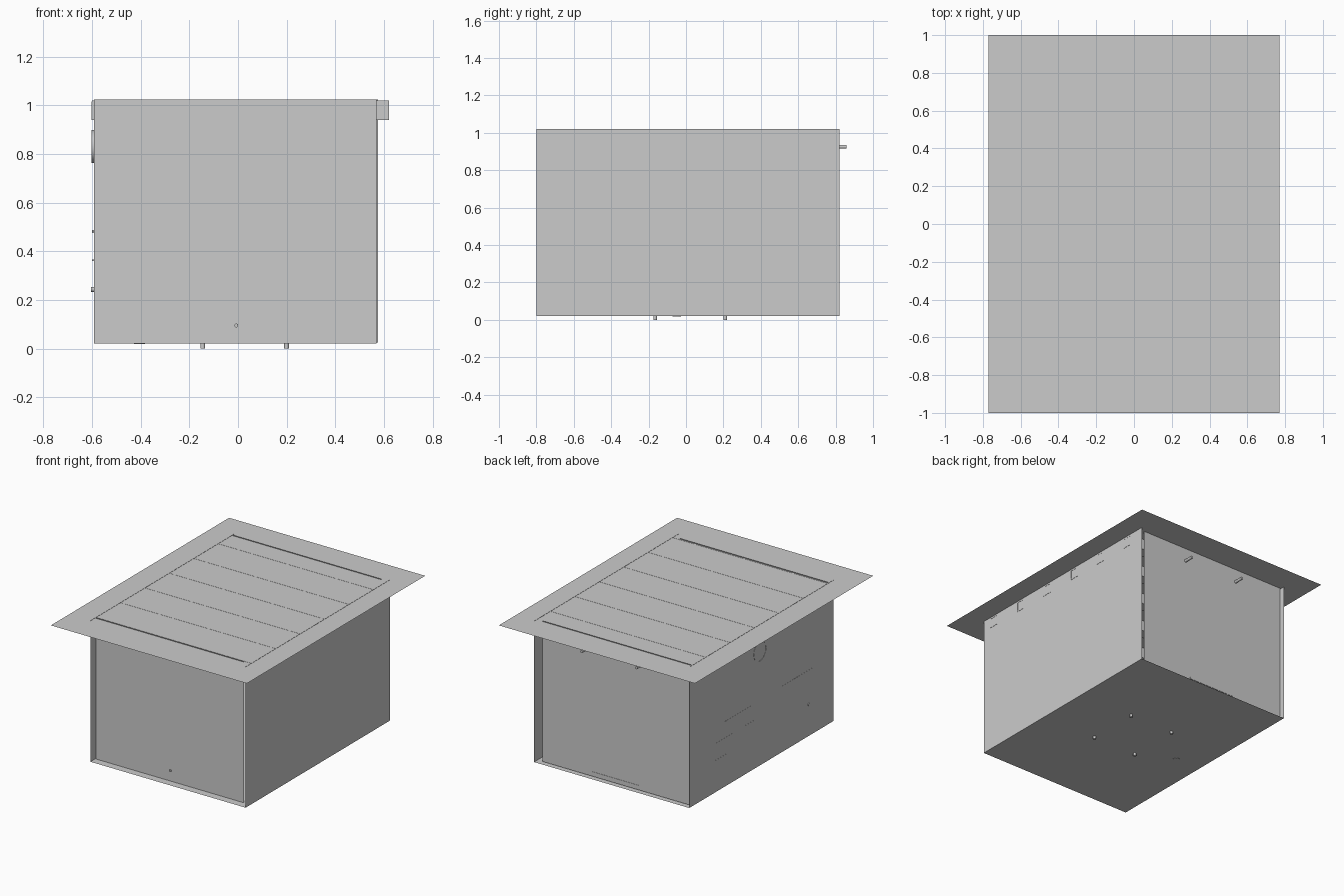
import bpy, bmesh
from math import pi
from mathutils import Vector, Matrix

if "Cube" in bpy.data.objects:
    bpy.data.objects.remove(bpy.data.objects["Cube"])

X0, X1 = -0.60, 0.62        # side wall planes
Y0, Y1 = -0.80, 0.82        # side wall / floor extent
FLOOR_Z, LID_Z = 0.02, 1.019


def finish(name, bm):
    mesh = bpy.data.meshes.new(name)
    bm.to_mesh(mesh)
    bm.free()
    ob = bpy.data.objects.new(name, mesh)
    bpy.context.collection.objects.link(ob)
    return ob


def sheet(name, origin, u, v):
    """Single-faced metal sheet spanned by two edge vectors."""
    o, u, v = Vector(origin), Vector(u), Vector(v)
    bm = bmesh.new()
    bm.faces.new([bm.verts.new(p) for p in (o, o + u, o + u + v, o + v)])
    return finish(name, bm)


def box(name, lo, hi):
    lo, hi = Vector(lo), Vector(hi)
    bm = bmesh.new()
    bmesh.ops.create_cube(bm, size=1, matrix=Matrix.Translation((lo + hi) / 2)
                          @ Matrix.Diagonal((*(hi - lo), 1)))
    return finish(name, bm)


def rod(name, start, axis, length, radius, sides=16, caps=True):
    """Round bar or pipe running from start along the x, y or z axis."""
    d = {'x': Vector((1, 0, 0)), 'y': Vector((0, 1, 0)), 'z': Vector((0, 0, 1))}[axis]
    rot = {'x': Matrix.Rotation(pi / 2, 4, 'Y'),
           'y': Matrix.Rotation(-pi / 2, 4, 'X'), 'z': Matrix.Identity(4)}[axis]
    bm = bmesh.new()
    bmesh.ops.create_cone(bm, cap_ends=caps, segments=sides, radius1=radius,
                          radius2=radius, depth=length,
                          matrix=Matrix.Translation(Vector(start) + d * length / 2) @ rot)
    for f in bm.faces:
        f.smooth = len(f.verts) == 4
    for e in bm.edges:
        if any(len(f.verts) > 4 for f in e.link_faces):
            e.smooth = False
    return finish(name, bm)


def square_tube(name, x0, x1, y, z, size, wall):
    """Hollow square section running along x."""
    def ring(bm, x, i):
        return [bm.verts.new((x, yy, zz)) for yy, zz in
                ((y + i, z + i), (y + size - i, z + i),
                 (y + size - i, z + size - i), (y + i, z + size - i))]
    bm = bmesh.new()
    a, b = ring(bm, x0, 0), ring(bm, x1, 0)
    c, d = ring(bm, x0, wall), ring(bm, x1, wall)
    for p, q in ((a, b), (b, d), (d, c), (c, a)):
        for k in range(4):
            n = (k + 1) % 4
            bm.faces.new((p[k], p[n], q[n], q[k]))
    bmesh.ops.recalc_face_normals(bm, faces=bm.faces)
    return finish(name, bm)


# Overhanging top sheet and floor
sheet("top_plate", (-0.77, -1, LID_Z), (1.54, 0, 0), (0, 2, 0))
sheet("floor_plate", (X0, Y0, FLOOR_Z), (0, Y1 - Y0, 0), (X1 - X0, 0, 0))

# Side walls, just proud of the top sheet
wall_h = LID_Z + 0.0015 - FLOOR_Z
sheet("left_wall", (X0, Y1, FLOOR_Z), (0, Y0 - Y1, 0), (0, 0, wall_h))
sheet("right_wall", (X1, Y0, FLOOR_Z), (0, Y1 - Y0, 0), (0, 0, wall_h))

# End walls, set in from the side wall edges and ending short of the right wall
sheet("front_wall", (-0.592, -0.745, FLOOR_Z), (1.162, 0, 0), (0, 0, 1.004))
sheet("back_wall", (0.575, 0.79, FLOOR_Z + 0.005), (-1.167, 0, 0), (0, 0, 0.999))

# Cross beams under the top, with a seam line showing above each one
for i in range(6):
    y = -0.735 + 0.274 * i
    square_tube(f"cross_beam_{i + 1}", X0 - 0.0015, X1 + 0.0015, y, 0.94, 0.075, 0.009)
    sheet(f"beam_seam_{i + 1}", (X0, y, 0.99), (X1 - X0, 0, 0), (0, 0, LID_Z + 0.001 - 0.99))

# Feet
for i, x in enumerate((-0.145, 0.20)):
    for j, y in enumerate((-0.165, 0.21)):
        rod(f"foot_{2 * i + j + 1}", (x, y, 0), 'z', 0.025, 0.010)

# Floor drain disc
rod("floor_drain", (-0.405, -0.05, FLOOR_Z - 0.002), 'z', 0.01, 0.022, 24)

# Pegs through the back wall and a small stub on the front
for i, x in enumerate((-0.21, 0.22)):
    rod(f"back_peg_{i + 1}", (x, 0.76, 0.925), 'y', 0.097, 0.010)
rod("front_stub", (-0.007, -0.753, 0.095), 'y', 0.03, 0.008)

# Pipe and small fitting ending at the left wall
rod("vent_pipe", (X0 - 0.0015, 0.03, 0.83), 'x', 0.06, 0.068, 32, caps=False)
rod("wall_fitting", (X0 - 0.004, -0.52, 0.243), 'x', 0.03, 0.010)

# Ledges whose edges show through the left and back walls
for name, y0, y1, z in (("shelf_edge_front", -0.58, -0.22, 0.482),
                        ("shelf_edge_back", 0.12, 0.43, 0.476),
                        ("lower_edge_back", 0.33, 0.52, 0.36),
                        ("lower_edge_middle", 0.10, 0.20, 0.36),
                        ("bottom_edge_back", 0.40, 0.55, 0.24)):
    box(name, (X0 - 0.001, y0, z), (X0 + 0.03, y1, z + 0.006))
box("back_ledge", (-0.185, 0.76, 0.045), (0.18, 0.792, 0.058))
